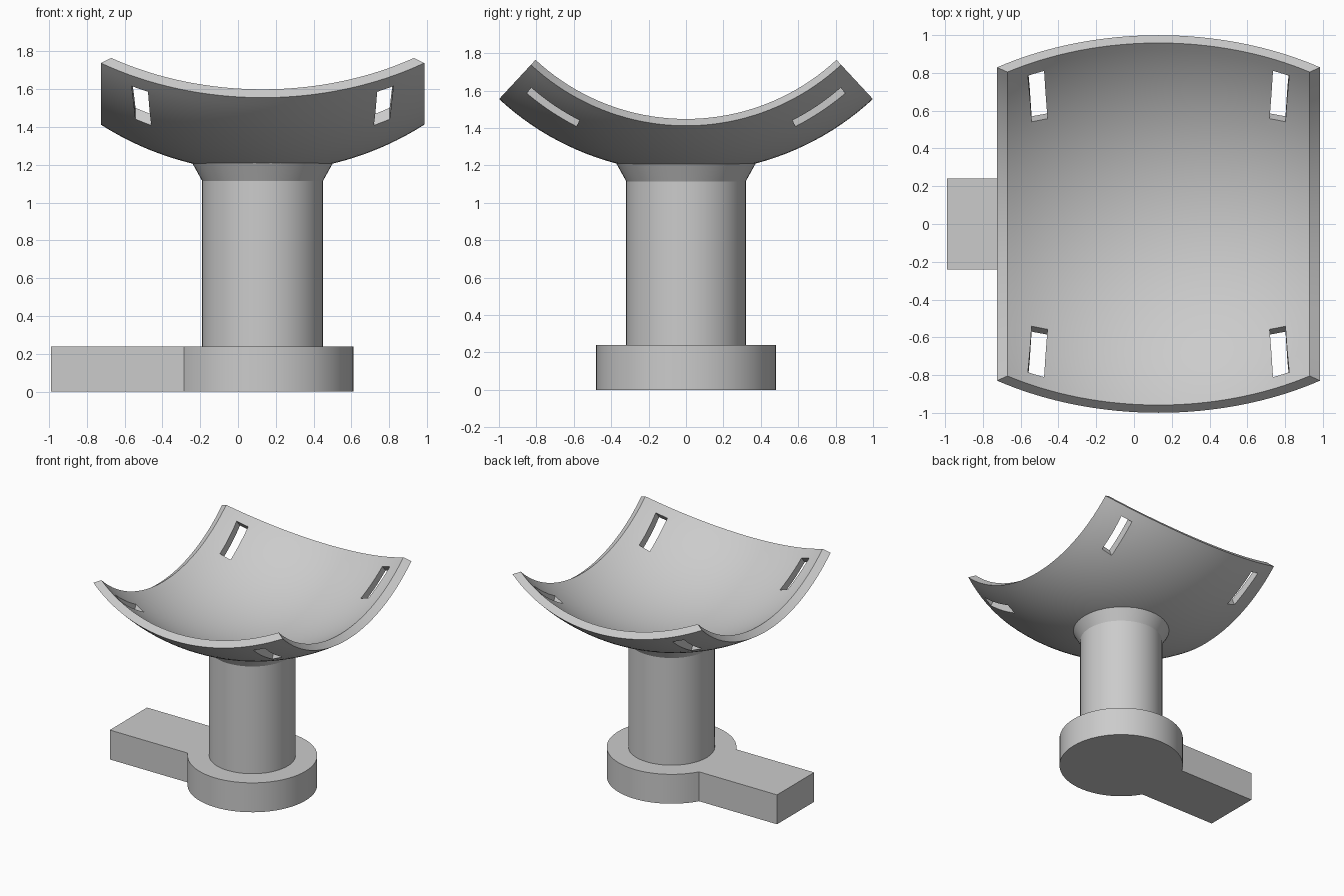
import bpy, bmesh
from math import sin, cos, asin, pi, radians, sqrt

cube = bpy.data.objects.get("Cube")
if cube:
    bpy.data.objects.remove(cube)

AXIS_X = 0.13          # centre line of the stand
PIVOT_Z = 2.63         # height of the axis the cradle is swept around
SWEEP = radians(42.9)  # half angle of the cradle

grey = bpy.data.materials.new("light grey")
grey.use_nodes = True
grey.diffuse_color = (0.6, 0.6, 0.6, 1)
grey.node_tree.nodes["Principled BSDF"].inputs["Base Color"].default_value = (0.6, 0.6, 0.6, 1)


def finish(bm, name):
    bmesh.ops.recalc_face_normals(bm, faces=bm.faces)
    mesh = bpy.data.meshes.new(name)
    bm.to_mesh(mesh)
    bm.free()
    mesh.materials.append(grey)
    obj = bpy.data.objects.new(name, mesh)
    bpy.context.collection.objects.link(obj)
    return obj


def smooth(obj):
    bpy.ops.object.select_all(action='DESELECT')
    obj.select_set(True)
    bpy.context.view_layer.objects.active = obj
    bpy.ops.object.shade_smooth_by_angle(angle=radians(25))


def swept(x, r, phi):
    """Point at offset x and radius r, turned by phi about the cradle axis."""
    return (AXIS_X + x, r * sin(phi), PIVOT_Z - r * cos(phi))


def loft(bm, rings, closed_ends=True):
    """Skin a list of point rings."""
    rows = [[bm.verts.new(p) for p in ring] for ring in rings]
    n = len(rows[0])
    for a, b in zip(rows, rows[1:]):
        for i in range(n):
            j = (i + 1) % n
            bm.faces.new((a[i], a[j], b[j], b[i]))
    if closed_ends:
        bm.faces.new(rows[0])
        bm.faces.new(rows[-1])


# Base: round foot and handle in one outline
FOOT_R, HANDLE, BASE_H = 0.48, 0.24, 0.24
start = pi - asin(HANDLE / FOOT_R)
steps = 56
outline = [(AXIS_X + FOOT_R * cos(start - 2 * start * i / steps),
            FOOT_R * sin(start - 2 * start * i / steps)) for i in range(steps + 1)]
outline += [(-0.99, -HANDLE), (-0.99, HANDLE)]
bm = bmesh.new()
loft(bm, [[(x, y, z) for x, y in outline] for z in (0, BASE_H)])
smooth(finish(bm, "base_with_handle"))

# Column with flared neck
bm = bmesh.new()
loft(bm, [[(AXIS_X + r * cos(2 * pi * i / 48), r * sin(2 * pi * i / 48), z) for i in range(48)]
          for r, z in ((0.32, 0.2), (0.32, 1.115), (0.375, 1.214))])
smooth(finish(bm, "column"))

# Cradle: curved profile swept around the pivot axis
def arc(radius, half, n=32):
    top = asin(half / radius)
    angles = [top * (2 * i / n - 1) for i in range(n + 1)]
    return [(radius * sin(a), radius * cos(a) - 0.12) for a in angles]

inner, outer = arc(1.528, 0.80), arc(1.588, 0.855)
profile = outer + inner[::-1]
bm = bmesh.new()
loft(bm, [[swept(x, r, SWEEP * (k / 20 - 1)) for x, r in profile] for k in range(41)], False)
bm.verts.ensure_lookup_table()
n, count = len(profile), len(inner)
for first in (0, len(bm.verts) - n):
    for i in range(count - 1):
        bm.faces.new([bm.verts[first + k] for k in (i, i + 1, n - 2 - i, n - 1 - i)])
cradle = finish(bm, "cradle")

# Four strap slots
bm = bmesh.new()
low, high = radians(25.6), radians(39.2)
for sx in (-1, 1):
    for sy in (-1, 1):
        loft(bm, [[swept(sx * x, r, sy * phi) for x, phi in
                   ((0.588, low), (0.672, low), (0.692, high), (0.606, high))]
                  for r in (1.15, 1.5)])
cutter = finish(bm, "slot_cutter")
cutter.hide_render = True
cutter.hide_set(True)

cut = cradle.modifiers.new("slots", 'BOOLEAN')
cut.operation = 'DIFFERENCE'
cut.solver = 'EXACT'
cut.object = cutter
bpy.ops.object.select_all(action='DESELECT')
cradle.select_set(True)
bpy.context.view_layer.objects.active = cradle
bpy.ops.object.modifier_apply(modifier=cut.name)
bpy.data.objects.remove(cutter)
smooth(cradle)
